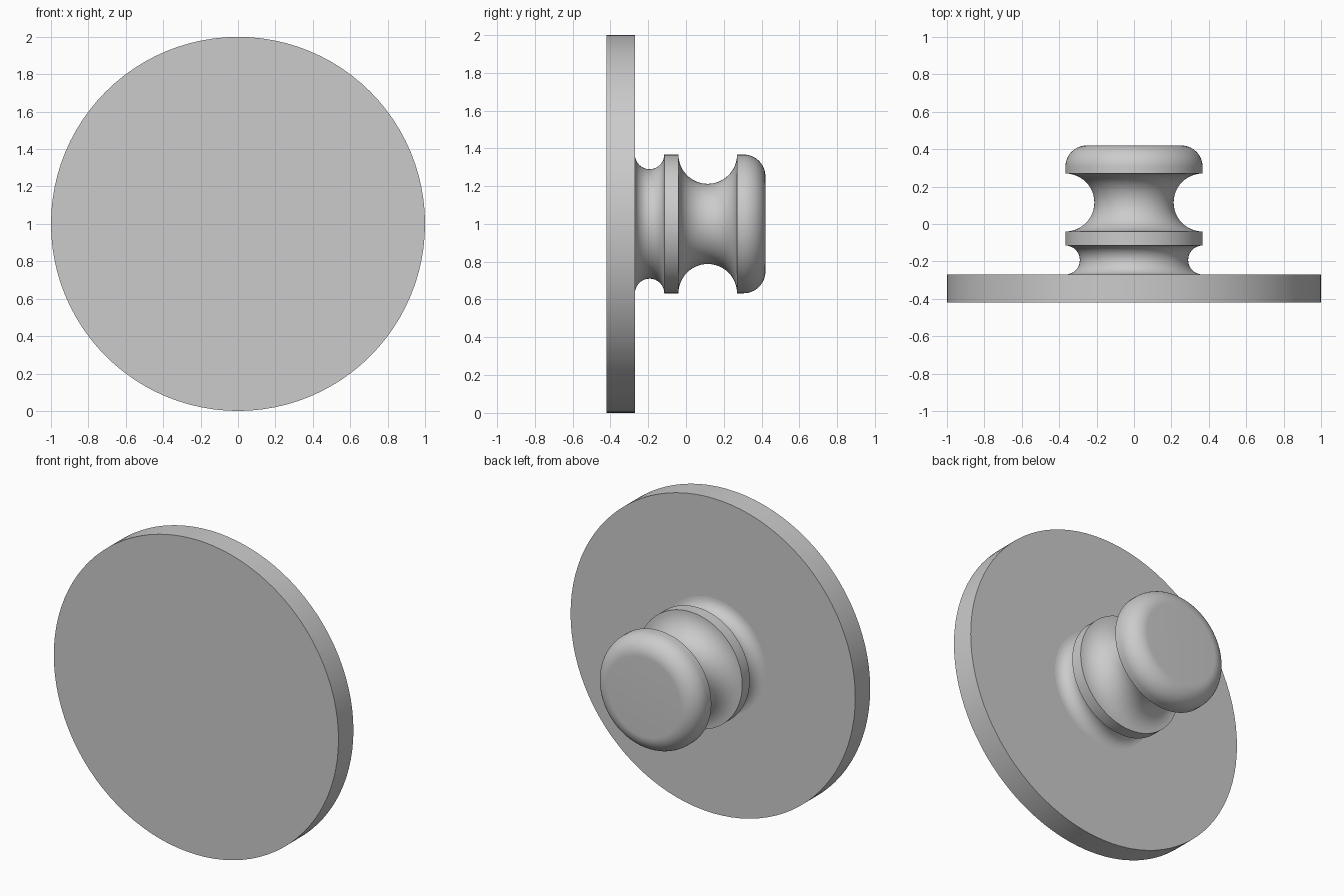
import bpy, bmesh, math
from mathutils import Matrix, Vector

if "Cube" in bpy.data.objects:
    bpy.data.objects.remove(bpy.data.objects["Cube"])

SEGMENTS = 96
grey = bpy.data.materials.new("plain_grey")
grey.diffuse_color = (0.6, 0.6, 0.6, 1)
grey.use_nodes = True
grey.node_tree.nodes["Principled BSDF"].inputs["Base Color"].default_value = grey.diffuse_color


def arc(y, r, radius, start, end, steps=16):
    """Points (y, r) on an arc around (y, r), angles in degrees."""
    angles = [math.radians(start + (end - start) * i / steps) for i in range(steps + 1)]
    return [(y + radius * math.cos(a), r + radius * math.sin(a)) for a in angles]


def lathe(name, profile):
    """Spin a (y, radius) profile around the horizontal axis at z = 1."""
    bm = bmesh.new()
    verts = [bm.verts.new((0, y, 1 + r)) for y, r in profile]
    edges = [bm.edges.new(pair) for pair in zip(verts, verts[1:])]
    bmesh.ops.spin(bm, geom=verts + edges, cent=(0, 0, 1), axis=(0, 1, 0),
                   angle=math.tau, steps=SEGMENTS, use_duplicate=False)
    bmesh.ops.remove_doubles(bm, verts=bm.verts, dist=0.0001)
    bmesh.ops.recalc_face_normals(bm, faces=bm.faces)
    mesh = bpy.data.meshes.new(name)
    bm.to_mesh(mesh)
    bm.free()
    mesh.materials.append(grey)
    obj = bpy.data.objects.new(name, mesh)
    bpy.context.collection.objects.link(obj)
    bpy.ops.object.select_all(action='DESELECT')
    obj.select_set(True)
    bpy.context.view_layer.objects.active = obj
    bpy.ops.object.shade_smooth_by_angle(angle=math.radians(30))


# Large flat disc
lathe("face_disc", [(-0.42, 0), (-0.42, 1), (-0.27, 1), (-0.27, 0)])

# Turned knob: small groove, collar, large groove, rounded cap
R = 0.367
knob = [(-0.27, 0)]
knob += arc(-0.1925, R, 0.0775, 180, 360)
knob += arc(0.115, R, 0.155, 180, 360, 24)
knob += arc(0.305, R - 0.115, 0.115, 90, 0)
knob += [(0.42, 0)]
lathe("turned_knob", knob)
